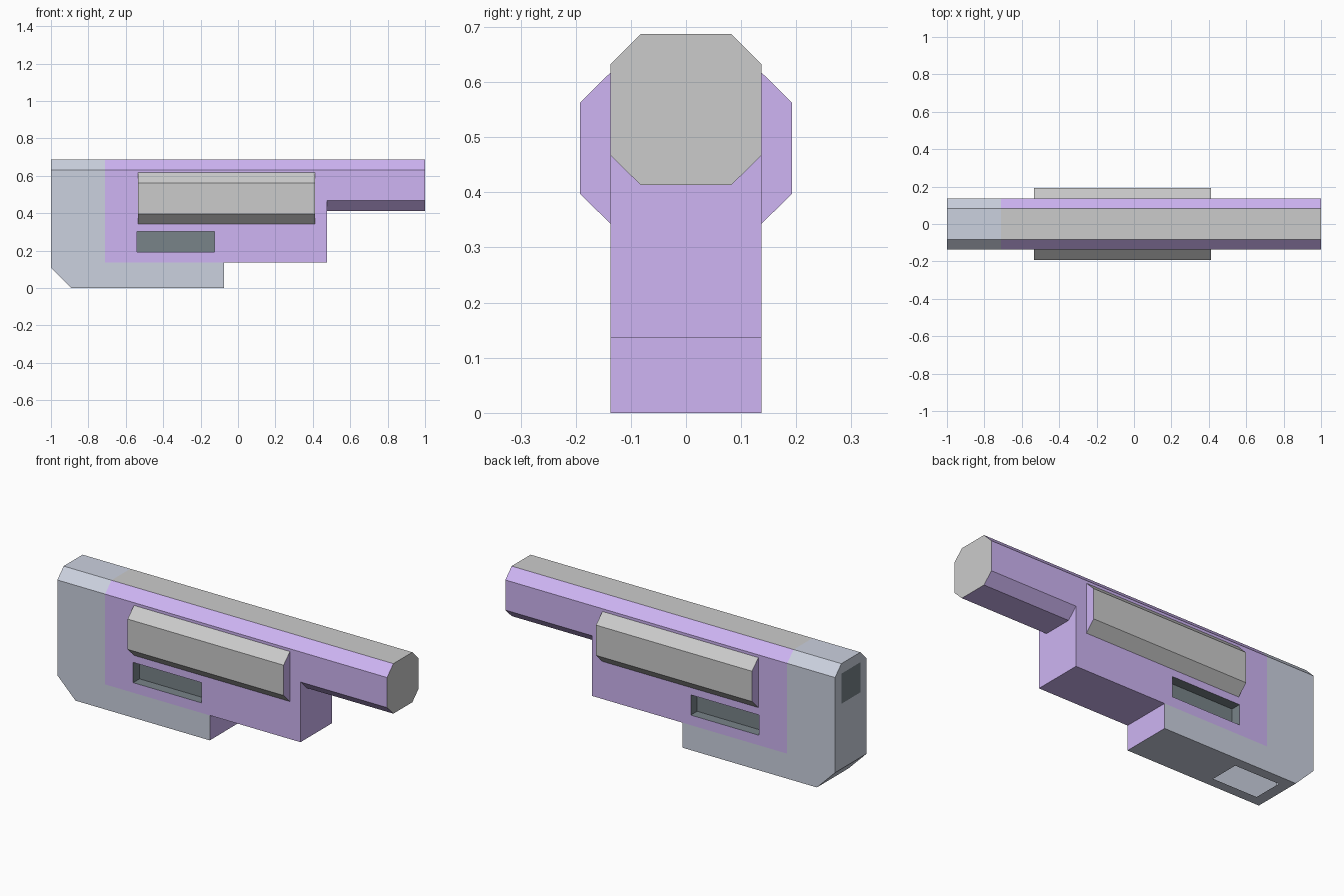
import bpy, bmesh
from mathutils import Vector

if "Cube" in bpy.data.objects:
    bpy.data.objects.remove(bpy.data.objects["Cube"])

W, C = 0.137, 0.082              # half width, half width of the flat facets
TOP, T, B, BOT = 0.687, 0.632, 0.467, 0.413   # barrel octagon heights
XS, XF, XL = -0.71, 0.475, -0.075  # colour seam, front step, lower step
STEP = 0.137                     # height of the mid-body underside
SLOT = (-0.54, -0.125, 0.192, 0.303)


def material(name, rgb):
    m = bpy.data.materials.new(name)
    m.diffuse_color = (*rgb, 1)
    m.use_nodes = True
    m.node_tree.nodes["Principled BSDF"].inputs["Base Color"].default_value = m.diffuse_color
    return m


MATS = [material("grey", (0.8, 0.8, 0.8)), material("purple", (0.62, 0.46, 0.9)),
        material("blue_grey", (0.6, 0.64, 0.74)), material("dark", (0.19, 0.23, 0.25))]
GREY, PURPLE, BLUE, DARK = range(4)


class Half:
    """Collects the faces of the +y half of a part, then mirrors it."""

    def __init__(self, name):
        self.name, self.bm = name, bmesh.new()

    def face(self, pts, out, mat):
        f = self.bm.faces.new([self.bm.verts.new(p) for p in pts])
        f.normal_update()
        if f.normal.dot(Vector(out)) < 0:
            f.normal_flip()
        f.material_index = mat

    def strip(self, x0, x1, section, outs, mats):
        for (a, b), out, mat in zip(zip(section, section[1:]), outs, mats):
            self.face([(x0, *a), (x1, *a), (x1, *b), (x0, *b)], out, mat)

    def rect(self, plane, u0, u1, v0, v1, out, mat):
        if u1 - u0 > 1e-5 and v1 - v0 > 1e-5:
            self.face([plane(u, v) for u, v in
                       ((u0, v0), (u1, v0), (u1, v1), (u0, v1))], out, mat)

    def frame(self, plane, outer, hole, out, mat):
        u0, u1, v0, v1 = outer
        a0, a1, b0, b1 = hole
        for r in ((u0, a0, v0, v1), (a1, u1, v0, v1), (a0, a1, v0, b0), (a0, a1, b1, v1)):
            self.rect(plane, *r, out, mat)

    def finish(self):
        bmesh.ops.remove_doubles(self.bm, verts=self.bm.verts, dist=1e-5)
        me = bpy.data.meshes.new(self.name)
        self.bm.to_mesh(me)
        self.bm.free()
        for m in MATS:
            me.materials.append(m)
        ob = bpy.data.objects.new(self.name, me)
        bpy.context.collection.objects.link(ob)
        mod = ob.modifiers.new("mirror", 'MIRROR')
        mod.use_axis = (False, True, False)


def at_x(x):
    return lambda y, z: (x, y, z)


def at_y(y):
    return lambda x, z: (x, y, z)


def at_z(z):
    return lambda x, y: (x, y, z)


UP, DOWN, SIDE, FRONT, REAR = (0, 0, 1), (0, 0, -1), (0, 1, 0), (1, 0, 0), (-1, 0, 0)

# Body shell: top facets, barrel underside and front cap
body = Half("body_shell")
top = [(0, TOP), (C, TOP), (W, T)]
body.strip(-1, XS, top, [UP, (0, 1, 1)], [BLUE, BLUE])
body.strip(XS, 1, top, [UP, (0, 1, 1)], [GREY, PURPLE])
body.strip(XF, 1, [(W, T), (W, B), (C, BOT), (0, BOT)],
           [SIDE, (0, 1, -1), DOWN], [PURPLE] * 3)
body.face([(1, y, z) for y, z in top + [(W, B), (C, BOT), (0, BOT)]], FRONT, GREY)

# Side walls, with the slot left open
body.frame(at_y(W), (XS, XF, STEP, T), SLOT, SIDE, PURPLE)
body.face([(x, W, z) for x, z in
           ((-1, T), (XS, T), (XS, 0), (-0.89, 0), (-1, 0.11))], SIDE, BLUE)
body.rect(at_y(W), XS, XL, 0, STEP, SIDE, BLUE)

# Step faces and underside, open at the bottom well
body.face([(XF, y, z) for y, z in ((0, STEP), (W, STEP), (W, B), (C, BOT), (0, BOT))],
          FRONT, PURPLE)
body.rect(at_z(STEP), XL, XF, 0, W, DOWN, PURPLE)
body.rect(at_x(XL), 0, W, 0, STEP, FRONT, PURPLE)
body.frame(at_z(0), (-0.89, XL, 0, W), (-0.83, -0.56, 0, C), DOWN, BLUE)
body.face([(-1, 0, 0.11), (-1, W, 0.11), (-0.89, W, 0), (-0.89, 0, 0)], (-1, 0, -1), BLUE)

# Rear face around the window
WINDOW = (0, C, B, T)
body.frame(at_x(-1), (0, W, 0.11, T), WINDOW, REAR, BLUE)
body.face([(-1, 0, T), (-1, W, T), (-1, C, TOP), (-1, 0, TOP)], REAR, BLUE)
body.finish()

# Rear window panel
window = Half("rear_window")
window.rect(at_x(-1), *WINDOW, REAR, DARK)
window.finish()

# Recessed slot on each side
slot = Half("side_slots")
x0, x1, z0, z1 = SLOT
slot.rect(at_y(C), *SLOT, SIDE, DARK)
for x, out in ((x0, FRONT), (x1, REAR)):
    slot.rect(at_x(x), C, W, z0, z1, out, DARK)
for z, out in ((z0, UP), (z1, DOWN)):
    slot.rect(at_z(z), x0, x1, C, W, out, DARK)
slot.finish()

# Raised bevelled rail on each side
rail = Half("side_rails")
section = [(W, 0.617), (0.192, 0.563), (0.192, 0.397), (W, 0.343)]
rail.strip(-0.535, 0.411, section, [(0, 1, 1), SIDE, (0, 1, -1)], [GREY] * 3)
for x, out in ((-0.535, REAR), (0.411, FRONT)):
    rail.face([(x, y, z) for y, z in section], out, PURPLE)
rail.finish()
